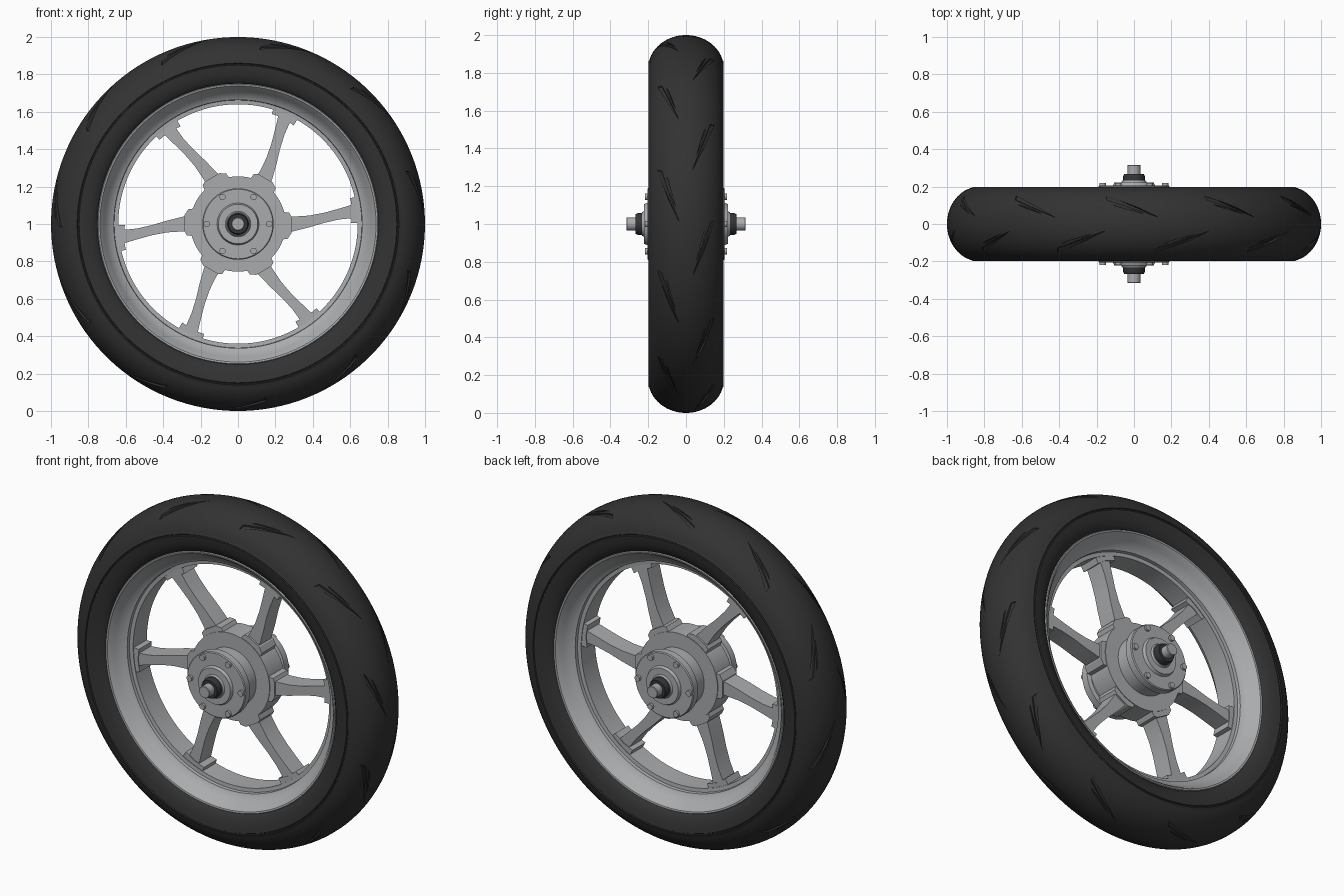
import bpy, bmesh, math
from mathutils import Matrix, Vector

if "Cube" in bpy.data.objects:
    bpy.data.objects.remove(bpy.data.objects["Cube"])

CZ = 1.0  # wheel centre height


def material(name, rgb):
    m = bpy.data.materials.new(name)
    m.diffuse_color = (*rgb, 1)
    m.use_nodes = True
    m.node_tree.nodes["Principled BSDF"].inputs["Base Color"].default_value = m.diffuse_color
    return m


RUBBER = material("black rubber", (0.032, 0.032, 0.032))
METAL = material("grey alloy", (0.40, 0.41, 0.42))
DARK = material("dark steel", (0.035, 0.035, 0.038))


def finish(name, bm, mat, angle=30):
    bmesh.ops.remove_doubles(bm, verts=bm.verts, dist=1e-5)
    bmesh.ops.recalc_face_normals(bm, faces=bm.faces)
    me = bpy.data.meshes.new(name)
    bm.to_mesh(me)
    bm.free()
    me.materials.append(mat)
    ob = bpy.data.objects.new(name, me)
    bpy.context.collection.objects.link(ob)
    ob.location.z = CZ
    if angle:
        smooth(ob, angle)
    return ob


def smooth(ob, angle):
    bpy.ops.object.select_all(action='DESELECT')
    ob.select_set(True)
    bpy.context.view_layer.objects.active = ob
    bpy.ops.object.shade_smooth_by_angle(angle=math.radians(angle))


def lathe(name, profile, mat, n=96, closed=False, angle=30):
    """Spin a (radius, y) profile about the wheel axis."""
    bm = bmesh.new()
    rings = []
    for i in range(n):
        a = 2 * math.pi * i / n
        rings.append([bm.verts.new((r * math.cos(a), y, r * math.sin(a))) for r, y in profile])
    count = len(profile) if closed else len(profile) - 1
    for i in range(n):
        p, q = rings[i], rings[(i + 1) % n]
        for j in range(count):
            k = (j + 1) % len(profile)
            quad = [p[j], p[k], q[k], q[j]]
            if profile[j][0] == 0:
                quad = quad[:3]
            elif profile[k][0] == 0:
                quad = [p[j], p[k], q[j]]
            bm.faces.new(quad)
    return finish(name, bm, mat, angle)


def prism(bm, outline, half, turn):
    """Extrude an (x, z) outline to y = +-half, turned about the axle."""
    rot = Matrix.Rotation(-turn, 3, 'Y')
    a, b = [[bm.verts.new(rot @ Vector((x, y, z))) for x, z in outline] for y in (-half, half)]
    bm.faces.new(a)
    bm.faces.new(b[::-1])
    for i in range(len(a)):
        j = (i + 1) % len(a)
        bm.faces.new((a[i], b[i], b[j], a[j]))


def mirrored(half):
    """Complete a profile running from +y to the middle."""
    return half + [(r, -y) for r, y in reversed(half)]


# Tyre: elliptical crown, sidewall with a fine moulding groove, bead
def crown(y):
    return 0.825 + 0.175 * math.sqrt(max(0, 1 - (y / 0.2) ** 2))


side = [(0.735, 0.13), (0.75, 0.160), (0.765, 0.176), (0.80, 0.189), (0.83, 0.196),
        (0.849, 0.1985), (0.852, 0.193), (0.857, 0.193), (0.860, 0.1985)]
arc = [(0.825 + 0.175 * math.sin(t), 0.2 * math.cos(t))
       for t in [math.radians(a) for a in range(14, 90, 4)]]
tyre = lathe("tyre", mirrored(side + arc), RUBBER, 132, True, 35)

# Tread slots: pairs of slanted slivers cut into both shoulders
bm = bmesh.new()
main_slot = [(8.5, 0.150), (8.0, 0.128), (2.0, 0.098), (-8.5, 0.035), (-2.0, 0.088), (4.0, 0.126)]
short_slot = [(6.0, 0.105), (5.0, 0.096), (-4.0, 0.054), (1.0, 0.085)]
for sgn, start in ((1, 25.3), (-1, 9.0)):
    for k in range(11):
        for slot in (main_slot, short_slot):
            layers = []
            for off in (-0.008, 0.02):
                ring = []
                for deg, y in slot:
                    a = math.radians(start + k * 360 / 11 + deg)
                    r = crown(y) + off
                    ring.append(bm.verts.new((r * math.cos(a), sgn * y, r * math.sin(a))))
                layers.append(ring)
            lo, hi = layers
            bm.faces.new(lo)
            bm.faces.new(hi[::-1])
            for i in range(len(lo)):
                j = (i + 1) % len(lo)
                bm.faces.new((lo[i], hi[i], hi[j], lo[j]))
cutter = finish("tread_slot_cutter", bm, RUBBER, None)
cut = tyre.modifiers.new("tread slots", 'BOOLEAN')
cut.operation, cut.solver, cut.object = 'DIFFERENCE', 'EXACT', cutter
bpy.context.view_layer.objects.active = tyre
bpy.ops.object.modifier_apply(modifier=cut.name)
bpy.data.objects.remove(cutter)
smooth(tyre, 35)

# Rim: rolled lip, sloping barrel and the narrow inner band carrying the spokes
lathe("rim", mirrored([(0.735, 0.10), (0.752, 0.158), (0.747, 0.166), (0.738, 0.164), (0.722, 0.145),
                       (0.710, 0.125), (0.685, 0.095), (0.664, 0.085), (0.662, 0.066),
                       (0.640, 0.064)]), METAL, 132, True)

# Spokes: six curved arms with stepped blocks at the hub and the rim
arm = [(0.22, 0.045), (0.30, 0.040), (0.38, 0.045), (0.46, 0.060), (0.54, 0.082), (0.62, 0.106),
       (0.62, 0.032), (0.54, 0.024), (0.46, 0.006), (0.38, -0.018), (0.30, -0.038), (0.22, -0.055)]
foot = [(0.20, 0.070), (0.275, 0.060), (0.285, 0.040), (0.285, -0.050), (0.265, -0.080), (0.20, -0.085)]
tip = [(0.605, 0.005), (0.648, 0.005), (0.643, 0.07), (0.632, 0.145), (0.600, 0.138), (0.612, 0.07)]
for name, outline, half in (("spoke_arms", arm, 0.055), ("spoke_feet", foot, 0.066),
                            ("spoke_tips", tip, 0.060)):
    bm = bmesh.new()
    for k in range(6):
        prism(bm, outline, half, k * math.pi / 3)
    finish(name, bm, METAL, 25)

# Hub body with a neck and bolted flange at each end
lathe("hub", mirrored([(0, 0.232), (0.062, 0.232), (0.068, 0.222), (0.105, 0.222), (0.112, 0.205),
                       (0.186, 0.205), (0.191, 0.200), (0.191, 0.160), (0.168, 0.155),
                       (0.168, 0.070), (0.255, 0.070)]), METAL, 64)

# Flange bolts, axle nuts and axle
bm = bmesh.new()
for s in (-1, 1):
    for k in range(6):
        a = k * math.pi / 3
        m = Matrix.Translation((0.167 * math.cos(a), s * 0.205, 0.167 * math.sin(a)))
        bmesh.ops.create_cone(bm, cap_ends=True, segments=16, radius1=0.017, radius2=0.017,
                              depth=0.026, matrix=m @ Matrix.Rotation(math.pi / 2, 4, 'X'))
finish("flange_bolts", bm, METAL)
for s, name in ((-1, "front_axle_nut"), (1, "back_axle_nut")):
    lathe(name, [(0.036, s * 0.225), (0.058, s * 0.225), (0.058, s * 0.255), (0.052, s * 0.268),
                 (0.034, s * 0.268)], DARK, 48)
lathe("axle", mirrored([(0, 0.316), (0.032, 0.316), (0.035, 0.312)]), METAL, 32)
